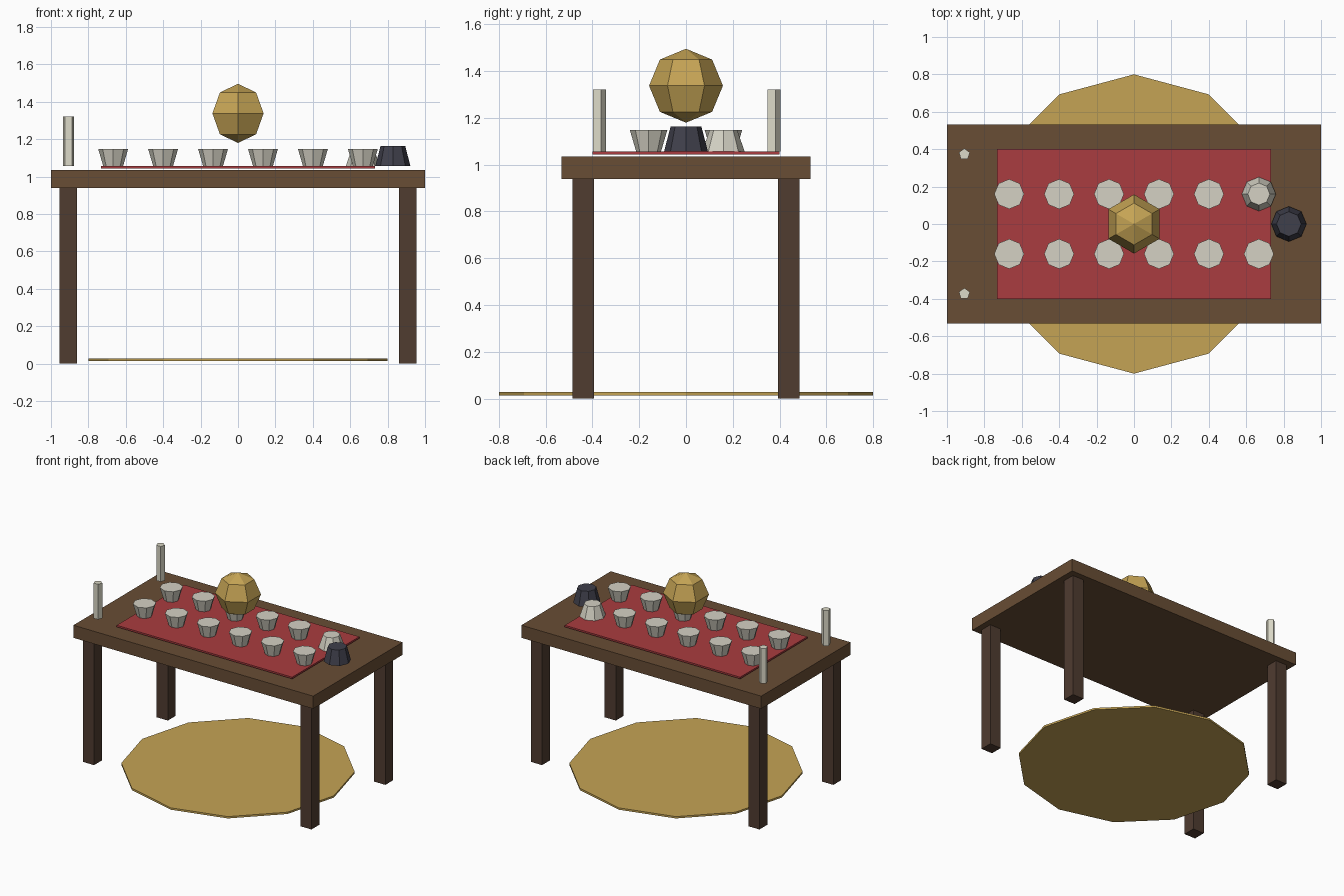
import bpy, bmesh
from math import sin, cos, pi

if "Cube" in bpy.data.objects:
    bpy.data.objects.remove(bpy.data.objects["Cube"])


def material(name, r, g, b):
    m = bpy.data.materials.new(name)
    m.diffuse_color = (r, g, b, 1)
    m.use_nodes = True
    m.node_tree.nodes["Principled BSDF"].inputs["Base Color"].default_value = m.diffuse_color
    return m


dark_wood = material("dark_wood", 0.08, 0.045, 0.03)
wood = material("wood", 0.14, 0.075, 0.035)
red = material("red_cloth", 0.40, 0.045, 0.05)
gold = material("gold", 0.56, 0.37, 0.09)
porcelain = material("porcelain", 0.66, 0.64, 0.55)
wax = material("wax", 0.72, 0.70, 0.58)
iron = material("dark_iron", 0.05, 0.05, 0.07)


def finish(bm, name, mat, loc=(0, 0, 0)):
    bmesh.ops.recalc_face_normals(bm, faces=bm.faces)
    me = bpy.data.meshes.new(name)
    bm.to_mesh(me)
    bm.free()
    me.materials.append(mat)
    ob = bpy.data.objects.new(name, me)
    ob.location = loc
    bpy.context.collection.objects.link(ob)
    return ob


def box(name, x, y, z, mat):
    """Box from (min, max) ranges."""
    bm = bmesh.new()
    bmesh.ops.create_cube(bm, size=1)
    for v in bm.verts:
        v.co = [a[0] if c < 0 else a[1] for c, a in zip(v.co, (x, y, z))]
    return finish(bm, name, mat)


def turned(name, profile, sides, mat, loc=(0, 0, 0)):
    """Faceted round part from (radius, z) points, closed at both ends, corner at +y."""
    bm = bmesh.new()
    rings = []
    for r, z in profile:
        n = sides if r > 0 else 1
        rings.append([bm.verts.new((r * sin(2 * pi * i / sides), r * cos(2 * pi * i / sides), z))
                      for i in range(n)])
    for a, b in zip(rings, rings[1:]):
        for i in range(sides):
            j = (i + 1) % sides
            quad = [a[i % len(a)], a[j % len(a)], b[j % len(b)], b[i % len(b)]]
            bm.faces.new(list(dict.fromkeys(quad)))
    for ring in (rings[0], rings[-1]):
        if len(ring) > 1:
            bm.faces.new(ring)
    return finish(bm, name, mat, loc)


# Table
box("table_top", (-1, 1), (-0.532, 0.532), (0.94, 1.035), wood)
for sx, side in ((-1, "left"), (1, "right")):
    for sy, end in ((-1, "front"), (1, "back")):
        cx, cy, h = sx * 0.907, sy * 0.44, 0.0465
        box(f"{end}_{side}_leg", (cx - h, cx + h), (cy - h, cy + h), (0, 0.94), dark_wood)

# Cloth and rug
box("table_cloth", (-0.732, 0.732), (-0.4, 0.4), (1.043, 1.056), red)
turned("round_rug", [(0.8, 0.014), (0.8, 0.028)], 12, gold)

# Cups: two rows, with the last back one replaced by an upturned cup
for row, y in (("front", -0.16), ("back", 0.16)):
    for i in range(6):
        x = (i - 2.5) * 0.267
        if row == "back" and i == 5:
            turned("upturned_cup", [(0.091, 1.056), (0.059, 1.148)], 8, porcelain, (x, y, 0))
        else:
            turned(f"{row}_cup_{i + 1}", [(0.053, 1.056), (0.08, 1.148)], 8, porcelain, (x, y, 0))

# Dark pot at the table end
turned("dark_pot", [(0.094, 1.056), (0.066, 1.163)], 8, iron, (0.828, 0, 0))

# Candles
for side, y in (("front", -0.373), ("back", 0.373)):
    turned(f"{side}_candle", [(0.031, 1.056), (0.031, 1.322)], 5, wax, (-0.907, y, 0))

# Hanging faceted globe
turned("globe", [(0.158 * sin(k * pi / 4) if 0 < k < 4 else 0, -0.158 * cos(k * pi / 4))
                 for k in range(5)], 6, gold, (0, 0, 1.338))
